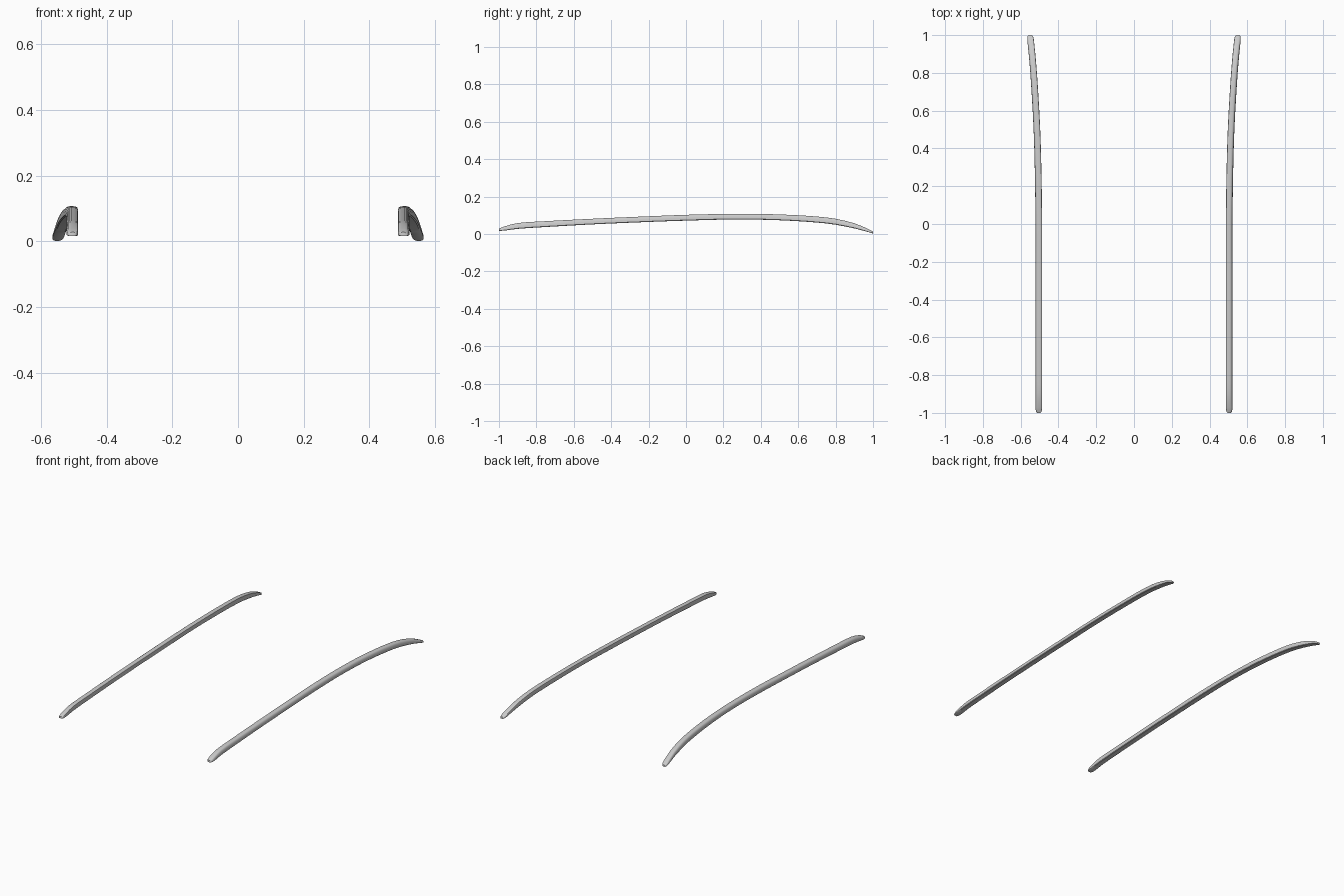
import bpy, bmesh, math

if "Cube" in bpy.data.objects:
    bpy.data.objects.remove(bpy.data.objects["Cube"])

# stations along the rail: y, centre x, top z, bottom z
PATH = [(-1.0, .504, .028, .016), (-.97, .504, .040, .018), (-.9, .504, .058, .027),
        (-.75, .504, .068, .037), (-.5, .504, .081, .051), (-.25, .504, .092, .062),
        (0, .504, .102, .071), (.25, .507, .107, .077), (.5, .514, .104, .073),
        (.75, .528, .088, .056), (.88, .538, .063, .034), (.96, .546, .033, .014),
        (1.0, .550, .013, .002)]
# cross-section: u = inner(-1) to outer(+1), v = bottom(0) to top(1)
SECTION = [(-.8, 0), (-1, .1), (-1, .78), (-.93, .9), (-.75, .97), (-.4, 1), (.2, 1),
           (.5, .96), (.72, .86), (.88, .68), (.97, .45), (1, .1), (.8, 0)]
HALF_WIDTH = .0175


def sample(y):
    """Smooth interpolation of the stations at y."""
    i = max(k for k in range(len(PATH) - 1) if PATH[k][0] <= y + 1e-9)
    a, b = PATH[i], PATH[i + 1]
    h = b[0] - a[0]
    t = (y - a[0]) / h

    def slope(k, c):
        p, q = PATH[max(k - 1, 0)], PATH[min(k + 1, len(PATH) - 1)]
        return (q[c] - p[c]) / (q[0] - p[0])
    return [(2*t**3 - 3*t*t + 1) * a[c] + (t**3 - 2*t*t + t) * h * slope(i, c)
            + (3*t*t - 2*t**3) * b[c] + (t**3 - t*t) * h * slope(i + 1, c)
            for c in (1, 2, 3)]


def make_rail(name, side):
    bm = bmesh.new()
    # denser stations near the rounded tips
    tips = [1 - d for d in (0, .002, .006, .012, .02, .03, .045, .065)]
    ys = [-t for t in tips] + [-.9 + 1.8 * i / 36 for i in range(37)] + tips[::-1]
    rings = []
    for y in ys:
        x, top, bot = sample(y)
        d = min(1, (1 - abs(y)) / .03)
        w = HALF_WIDTH * (.5 + .5 * math.sqrt(1 - (1 - d) ** 2))
        rings.append([bm.verts.new((side * (x + u * w), y, bot + v * (top - bot)))
                      for u, v in SECTION])
    n = len(SECTION)
    for r, s in zip(rings, rings[1:]):
        for i in range(n):
            j = (i + 1) % n
            bm.faces.new((r[i], r[j], s[j], s[i]))
    bm.faces.new(rings[0])
    bm.faces.new(rings[-1])
    bmesh.ops.recalc_face_normals(bm, faces=bm.faces)
    me = bpy.data.meshes.new(name)
    bm.to_mesh(me)
    bm.free()
    ob = bpy.data.objects.new(name, me)
    bpy.context.collection.objects.link(ob)
    bpy.ops.object.select_all(action='DESELECT')
    ob.select_set(True)
    bpy.context.view_layer.objects.active = ob
    bpy.ops.object.shade_smooth_by_angle(angle=math.radians(35))


# pair of roof rails
make_rail("roof_rail_right", 1)
make_rail("roof_rail_left", -1)
